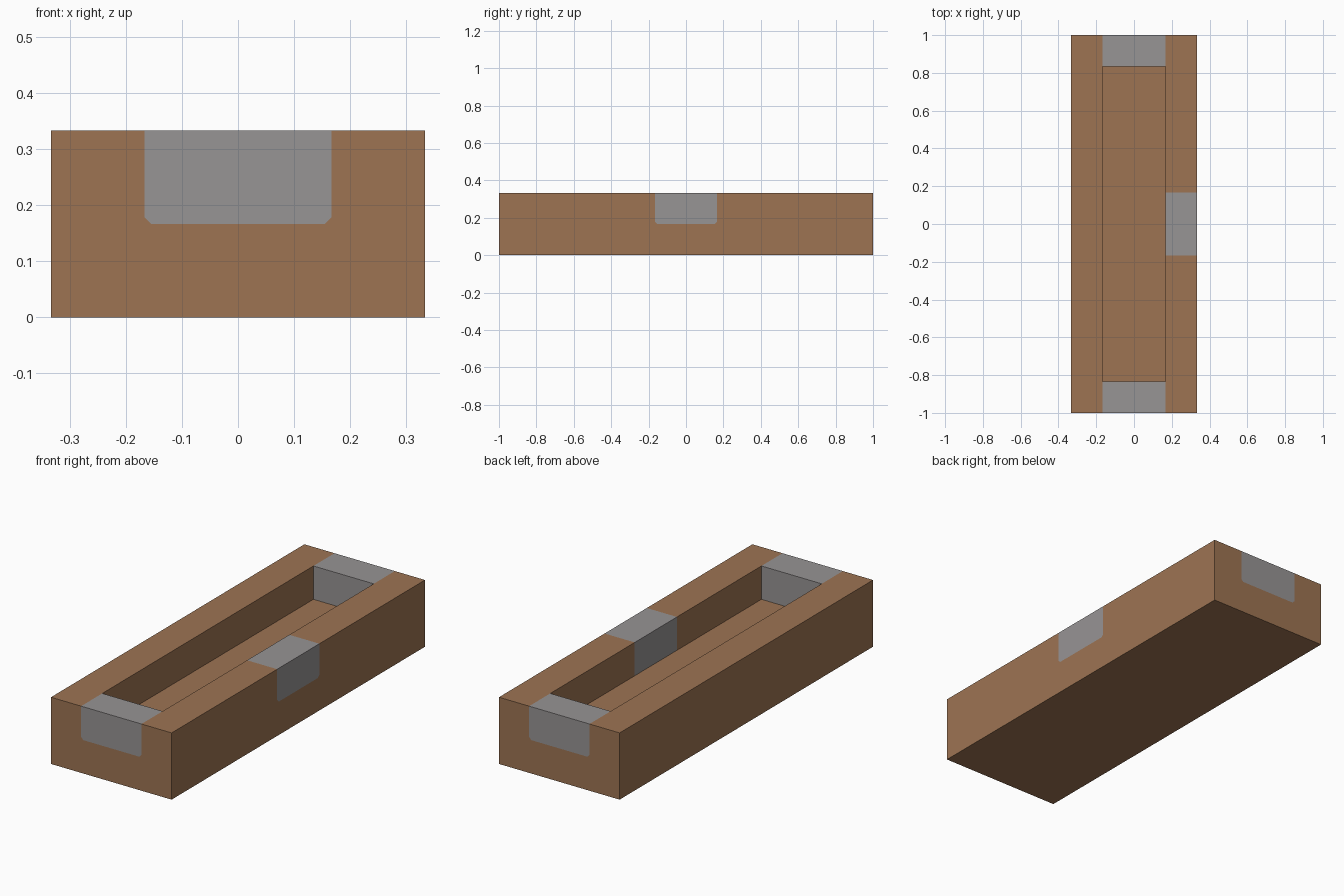
import bpy
import bmesh
from mathutils import Vector

default = bpy.data.objects.get("Cube")
if default:
    bpy.data.objects.remove(default, do_unlink=True)

T = 1 / 6            # wall and floor thickness
HALF_X, HALF_Y, TOP = 2 * T, 1.0, 2 * T
HOLE_Y = HALF_Y - T
CUT = 0.012          # clipped lower corners of the bands
EPS = 0.001


def material(name, colour):
    mat = bpy.data.materials.new(name)
    mat.use_nodes = True
    mat.diffuse_color = (*colour, 1)
    mat.node_tree.nodes["Principled BSDF"].inputs["Base Color"].default_value = (*colour, 1)
    return mat


def slice_mesh(bm, co, normal, faces=None):
    faces = list(faces or bm.faces)
    edges = {e for f in faces for e in f.edges}
    verts = {v for f in faces for v in f.verts}
    bmesh.ops.bisect_plane(bm, geom=faces + list(edges) + list(verts),
                           dist=1e-5, plane_co=co, plane_no=normal)


def is_band(c):
    at_end = abs(c.y) > HOLE_Y - EPS and abs(c.x) < T - EPS
    at_side = c.x > T - EPS and abs(c.y) < T - EPS
    return c.z > T + EPS and (at_end or at_side)


# Solid block
bm = bmesh.new()
bmesh.ops.create_cube(bm, size=1)
for v in bm.verts:
    v.co = Vector((v.co.x * 2 * HALF_X, v.co.y * 2 * HALF_Y, (v.co.z + 0.5) * TOP))

# Sunken trough
for s in (-1, 1):
    slice_mesh(bm, (s * T, 0, 0), (1, 0, 0))
    slice_mesh(bm, (0, s * HOLE_Y, 0), (0, 1, 0))
hole = [f for f in bm.faces
        if (f.calc_center_median() - Vector((0, 0, TOP))).length < EPS]
result = bmesh.ops.extrude_face_region(bm, geom=hole)
for v in result["geom"]:
    if isinstance(v, bmesh.types.BMVert):
        v.co.z = T
lid = [f for f in hole if f.is_valid]
if lid:
    bmesh.ops.delete(bm, geom=lid, context="FACES_ONLY")

# Seams around the metal bands
for s in (-1, 1):
    slice_mesh(bm, (0, s * T, 0), (0, 1, 0))
slice_mesh(bm, (0, 0, T), (0, 0, 1))

# Clip the lower corners of each outer band face
for s in (-1, 1):
    for f in list(bm.faces):
        c = f.calc_center_median()
        if len(f.verts) < 4 or not is_band(c):
            continue
        if abs(c.y) > HALF_Y - EPS:
            u = Vector((s, 0, 0))
        elif c.x > HALF_X - EPS:
            u = Vector((0, s, 0))
        else:
            continue
        slice_mesh(bm, u * (T - CUT) + Vector((0, 0, T)), u - Vector((0, 0, 1)), [f])

# Wood everywhere, metal on the bands
for f in bm.faces:
    c = f.calc_center_median()
    f.material_index = int(is_band(c) and len(f.verts) > 3)
bmesh.ops.recalc_face_normals(bm, faces=bm.faces[:])

mesh = bpy.data.meshes.new("trough")
bm.to_mesh(mesh)
bm.free()
mesh.materials.append(material("brown wood", (0.337, 0.174, 0.086)))
mesh.materials.append(material("grey metal", (0.31, 0.297, 0.298)))
trough = bpy.data.objects.new("trough", mesh)
bpy.context.collection.objects.link(trough)
